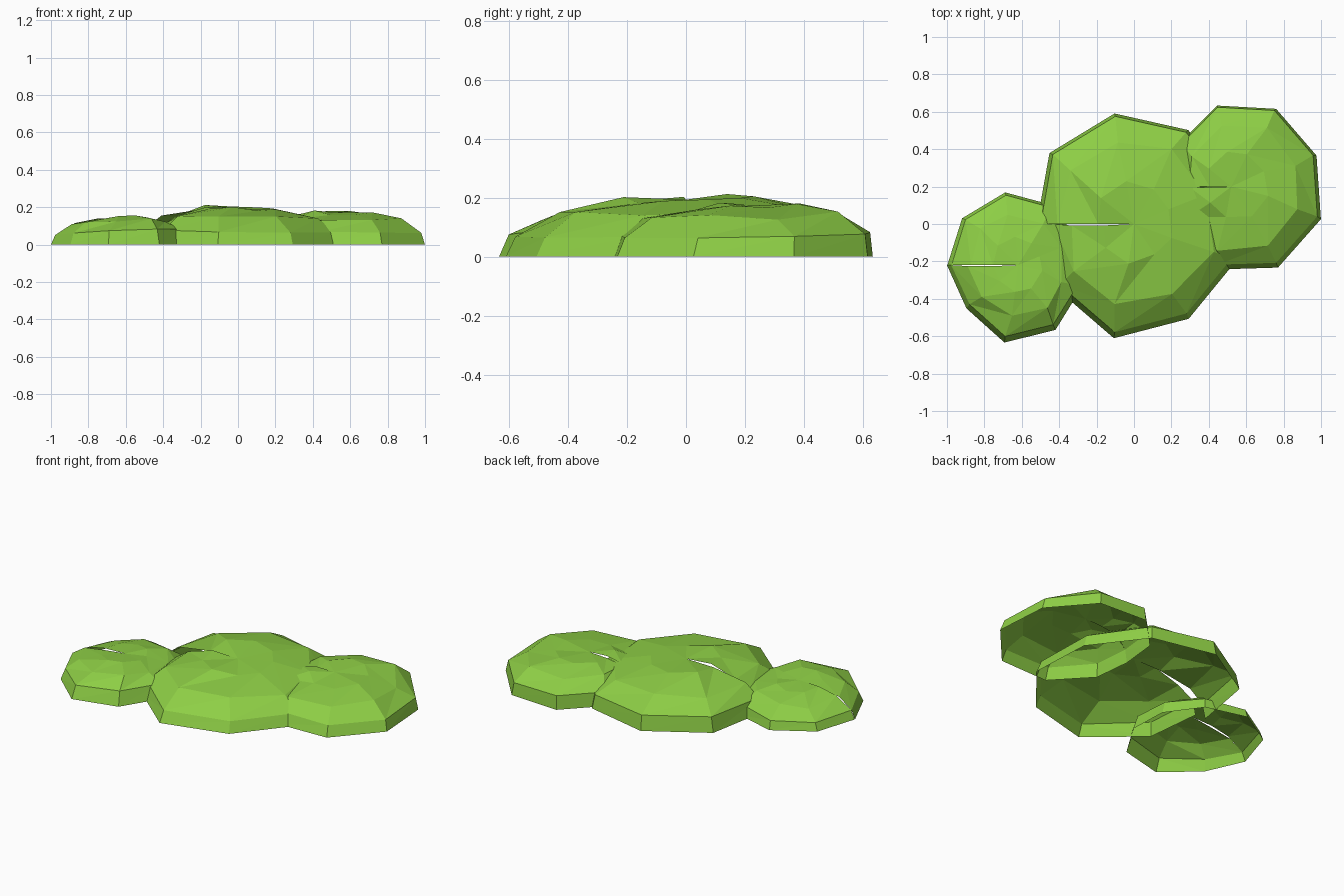
import bpy, bmesh, math, random

if "Cube" in bpy.data.objects:
    bpy.data.objects.remove(bpy.data.objects["Cube"])

# Leaf green, flat shaded
green = bpy.data.materials.new("leaf_green")
green.diffuse_color = (0.27, 0.62, 0.06, 1)
green.use_nodes = True
green.node_tree.nodes["Principled BSDF"].inputs["Base Color"].default_value = green.diffuse_color


def clump(name, cx, cy, radii, rings, top, slope, seed, gap):
    """Open-bottomed nine-sided dome whose seam at 180 degrees is left split."""
    rnd = random.Random(seed)
    bm = bmesh.new()
    n = len(radii) - 1
    grid = []
    for k, (f, z) in enumerate(rings):
        row = []
        for i, r in enumerate(radii):
            a = math.radians(-180 + 360 * i / n)
            seam = i in (0, n)
            rr, h = r * f, z
            if k > 1:
                a += 0 if seam else rnd.uniform(-0.07, 0.07)
                rr *= rnd.uniform(0.95, 1.05)
                h += rnd.uniform(-0.012, 0.012)
            x, y = rr * math.cos(a), rr * math.sin(a)
            if k > 0:
                h += slope[0] * x + slope[1] * y
                if not seam:
                    y += 0.008     # walls lean slightly backwards
            if k > 1 and i == 0:
                y -= gap
                h -= gap * 0.5
            row.append(bm.verts.new((cx + x, cy + y, h)))
        grid.append(row)
    pole = bm.verts.new((cx, cy, top))
    for lo, hi in zip(grid, grid[1:]):
        for i in range(n):
            a, b, c, d = lo[i], lo[i + 1], hi[i + 1], hi[i]
            bm.faces.new((a, b, c))
            bm.faces.new((a, c, d))
    for i in range(n):
        bm.faces.new((grid[-1][i], grid[-1][i + 1], pole))
    me = bpy.data.meshes.new(name)
    bm.to_mesh(me)
    bm.free()
    me.materials.append(green)
    ob = bpy.data.objects.new(name, me)
    bpy.context.collection.objects.link(ob)
    return ob


# Large middle clump
clump("middle_clump", 0, 0,
      [.45, .54, .62, .585, .58, .56, .58, .60, .59, .52],
      [(1, 0), (.96, .078), (.76, .150), (.36, .195)], .193, (-.015, .02), 3, .008)

# Back right clump
clump("right_clump", .52, .2,
      [.30, .36, .45, .50, .51, .485, .48, .44, .36, .30],
      [(1, 0), (.96, .075), (.76, .142), (.40, .172)], .172, (-.02, .015), 8, .004)

# Front left clump
clump("left_clump", -.62, -.22,
      [.38, .36, .42, .40, .36, .35, .37, .395, .39, .378],
      [(1, 0), (.94, .066), (.70, .117), (.36, .145)], .143, (.04, -.03), 5, .005)
